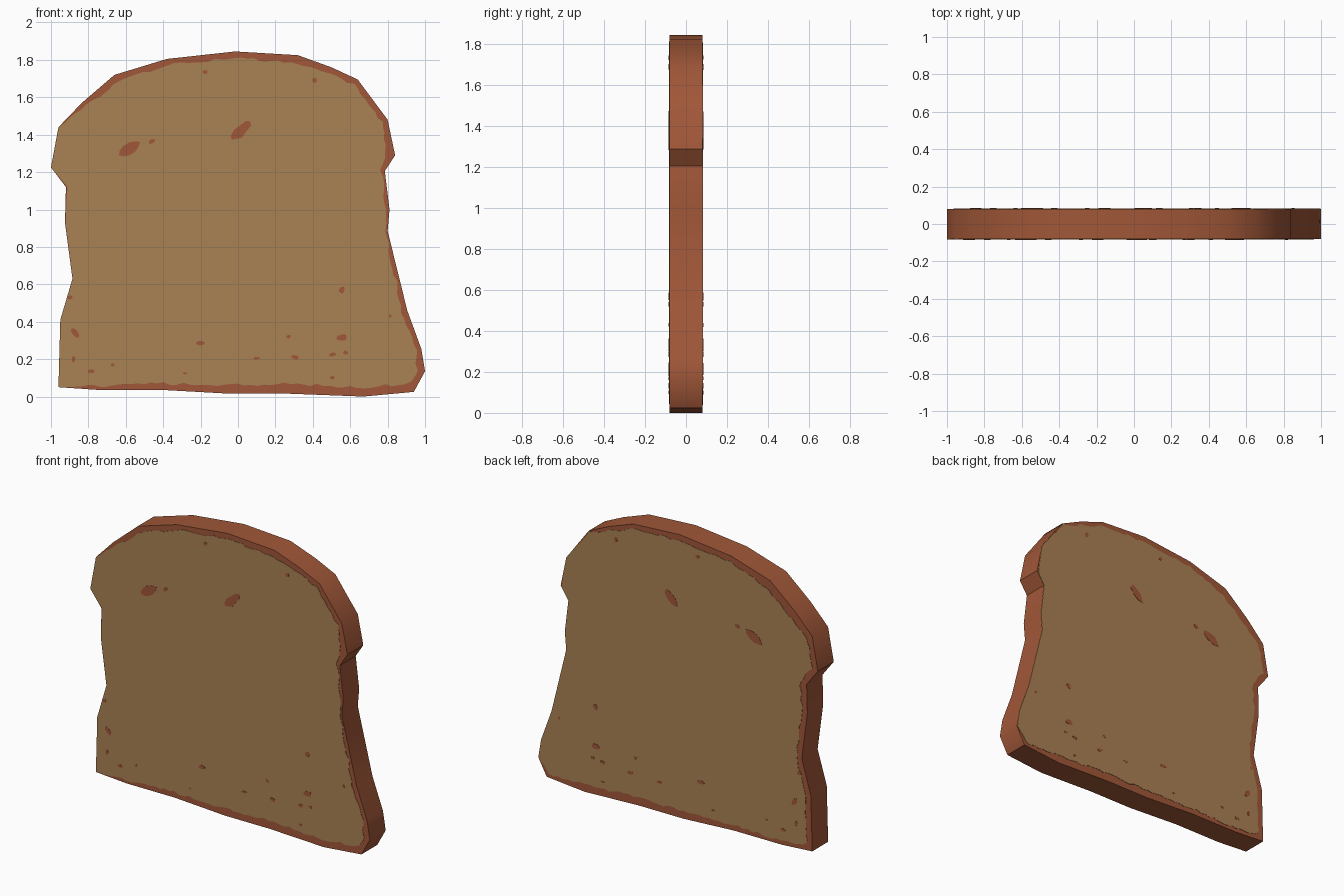
import bpy, bmesh, math, random
from mathutils import Vector

if "Cube" in bpy.data.objects:
    bpy.data.objects.remove(bpy.data.objects["Cube"])

random.seed(4)
HALF = 0.081        # half thickness of the slice


def material(name, rgb):
    m = bpy.data.materials.new(name)
    m.diffuse_color = (*rgb, 1)
    m.use_nodes = True
    m.node_tree.nodes["Principled BSDF"].inputs["Base Color"].default_value = m.diffuse_color
    return m


CRUST = material("crust brown", (0.352, 0.095, 0.0395))
CRUMB = material("toasted crumb", (0.402, 0.223, 0.087))

# Slice outline, clockwise from bottom left: x, z, crust width on the front
OUTLINE = [
    (-.96, .05, .0), (-.95, .41, .0), (-.885, .63, .002), (-.925, .93, .003),
    (-.92, 1.12, .008), (-1.0, 1.225, .0), (-.96, 1.44, .003), (-.835, 1.57, .028),
    (-.66, 1.72, .04), (-.38, 1.805, .03), (-.015, 1.845, .035), (.32, 1.825, .04),
    (.50, 1.76, .035), (.64, 1.695, .035), (.80, 1.48, .03), (.84, 1.29, .048),
    (.785, 1.205, .018), (.81, 1.0, .022), (.80, .885, .012), (.905, .46, .028),
    (.98, .255, .03), (1.0, .135, .04), (.94, .025, .045), (.67, .0, .05),
    (.28, .015, .052), (-.04, .015, .047), (-.40, .035, .035), (-.74, .035, .022)]

# Toasted spots: x, z, half length, half width, tilt in degrees
SPOTS = [
    (-.58, 1.325, .062, .03, 32), (.015, 1.42, .065, .028, 45), (-.46, 1.365, .018, .012, 30),
    (-.175, 1.735, .014, .011, 0), (.41, 1.69, .015, .012, 90), (.555, .57, .02, .015, 60),
    (.555, .315, .028, .018, 10), (.575, .235, .014, .01, 0), (.505, .225, .02, .01, 10),
    (.305, .21, .022, .011, -10), (.27, .32, .011, .01, 0), (.10, .205, .018, .008, 0),
    (-.20, .285, .024, .012, 0), (-.285, .125, .012, .006, 0), (-.67, .17, .01, .008, 0),
    (-.785, .135, .018, .01, 0), (-.87, .34, .028, .016, -50), (-.88, .20, .018, .01, 90),
    (.505, .10, .013, .009, 0), (-.90, .53, .014, .011, 0), (.815, .43, .01, .008, 90)]


def prisms(name, loops, y0, y1, mat):
    """Extrude closed x-z loops from y0 to y1 into one object."""
    bm = bmesh.new()
    for loop in loops:
        a = [bm.verts.new((x, y0, z)) for x, z in loop]
        b = [bm.verts.new((x, y1, z)) for x, z in loop]
        n = len(loop)
        bm.faces.new(a)
        bm.faces.new(b[::-1])
        for i in range(n):
            bm.faces.new((a[i], b[i], b[(i + 1) % n], a[(i + 1) % n]))
    bmesh.ops.recalc_face_normals(bm, faces=bm.faces)
    me = bpy.data.meshes.new(name)
    bm.to_mesh(me)
    bm.free()
    me.materials.append(mat)
    ob = bpy.data.objects.new(name, me)
    bpy.context.collection.objects.link(ob)
    return ob


def crumb_loop(shift):
    """Wavy inset of the outline; shift slides the pattern sideways."""
    pts = [Vector(p[:2]) for p in OUTLINE]
    n = len(pts)

    def inward(i):
        d0 = (pts[i] - pts[i - 1]).normalized()
        d1 = (pts[(i + 1) % n] - pts[i]).normalized()
        t = (d0 + d1).normalized()
        return Vector((t.y, -t.x)) / max(t.dot(d0), 0.6)

    loop = []
    for i in range(n):
        j = (i + 1) % n
        steps = max(1, round((pts[j] - pts[i]).length / 0.035))
        for s in range(steps):
            f = s / steps
            normal = inward(i).lerp(inward(j), f)
            width = OUTLINE[i][2] * (1 - f) + OUTLINE[j][2] * f
            width += shift * normal.x
            if width > 0.012:
                width += random.uniform(-.008, .008)
            p = pts[i].lerp(pts[j], f) + normal * max(width, 0.001)
            loop.append((p.x, p.y))
    return loop


def spot_loop(x, z, a, b, tilt, shift):
    """Small irregular oval."""
    c, s = math.cos(math.radians(tilt)), math.sin(math.radians(tilt))
    loop = []
    for k in range(10):
        t = k * math.tau / 10
        r = random.uniform(.85, 1.12)
        u, v = a * r * math.cos(t), b * r * math.sin(t)
        loop.append((x + shift + u * c - v * s, z + u * s + v * c))
    return loop


# Crust: the solid slice with a smooth rim and sharp corners
crust = prisms("crust", [[p[:2] for p in OUTLINE]], -HALF, HALF, CRUST)
bpy.context.view_layer.objects.active = crust
crust.select_set(True)
bpy.ops.object.shade_smooth_by_angle(angle=math.radians(39))

# Crumb panels and toasted spots on both faces
for side, sign, shift in (("front", -1, 0), ("back", 1, .035)):
    prisms(side + "_crumb", [crumb_loop(shift)],
           sign * (HALF - .002), sign * (HALF + .002), CRUMB)
    prisms(side + "_spots", [spot_loop(*s, shift) for s in SPOTS],
           sign * HALF, sign * (HALF + .0035), CRUST)
